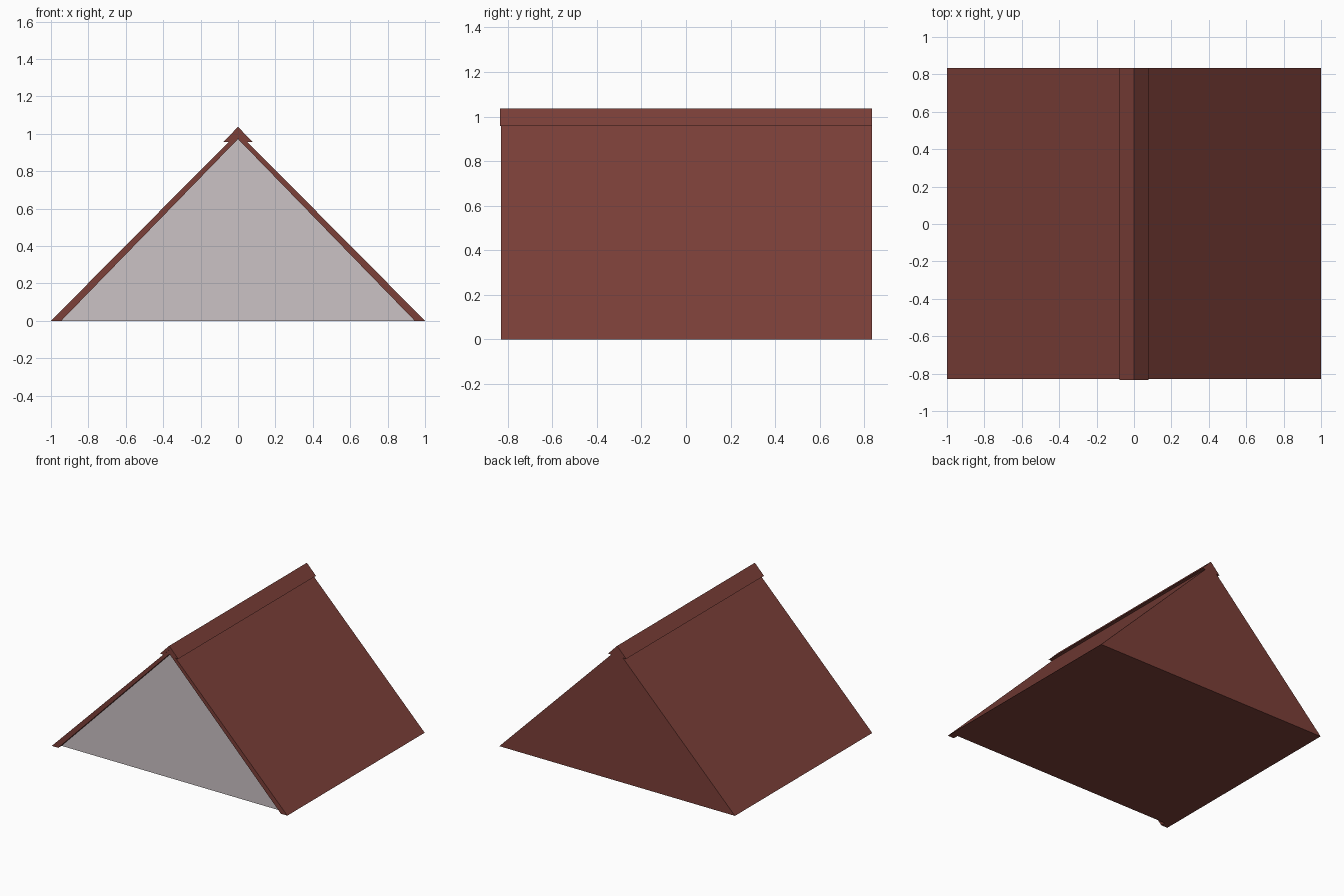
import bpy

if "Cube" in bpy.data.objects:
    bpy.data.objects.remove(bpy.data.objects["Cube"])

BACK, FRONT, RECESS = 0.835, -0.83, -0.79
OUTER = [(-1, 0), (0, 1.007), (1, 0)]
INNER = [(-0.945, 0), (0, 0.972), (0.945, 0)]


def material(name, color):
    m = bpy.data.materials.new(name)
    m.diffuse_color = (*color, 1)
    m.use_nodes = True
    m.node_tree.nodes["Principled BSDF"].inputs["Base Color"].default_value = m.diffuse_color
    return m


def ring(profile, y):
    return [(x, y, z) for x, z in profile]


def make(name, verts, faces, mat):
    me = bpy.data.meshes.new(name)
    me.from_pydata(verts, [], faces)
    me.materials.append(mat)
    ob = bpy.data.objects.new(name, me)
    bpy.context.collection.objects.link(ob)
    return ob


brown = material("roof_brown", (0.2, 0.05, 0.04))
pale = material("gable_grey", (0.6, 0.54, 0.56))

# Solid gable roof whose sloping edges stand proud of the front gable
make("roof",
     ring(OUTER, FRONT) + ring(OUTER, BACK) + ring(INNER, FRONT) + ring(INNER, RECESS),
     [(0, 1, 4, 3), (1, 2, 5, 4),            # slopes
      (3, 4, 5),                             # back gable
      (0, 6, 7, 1), (1, 7, 8, 2),            # front edge strips
      (6, 9, 10, 7), (7, 10, 11, 8),         # reveals of the recess
      (0, 3, 5, 2, 8, 11, 9, 6)],            # underside
     brown)

# Pale panel closing the recess
make("front_gable", ring(INNER, RECESS), [(0, 2, 1)], pale)

# Ridge cap: a chevron strip, flat underneath and closed at both ends
CAP = [(-0.077, 0.957), (0, 1.037), (0.077, 0.957), (0.049, 0.957), (0, 1.006), (-0.049, 0.957)]
n = len(CAP)
make("ridge_cap", ring(CAP, -0.835) + ring(CAP, BACK),
     [(i, (i + 1) % n, (i + 1) % n + n, i + n) for i in range(n)]
     + [(0, 5, 4, 1), (1, 4, 3, 2), (6, 7, 10, 11), (7, 8, 9, 10)],
     brown)
